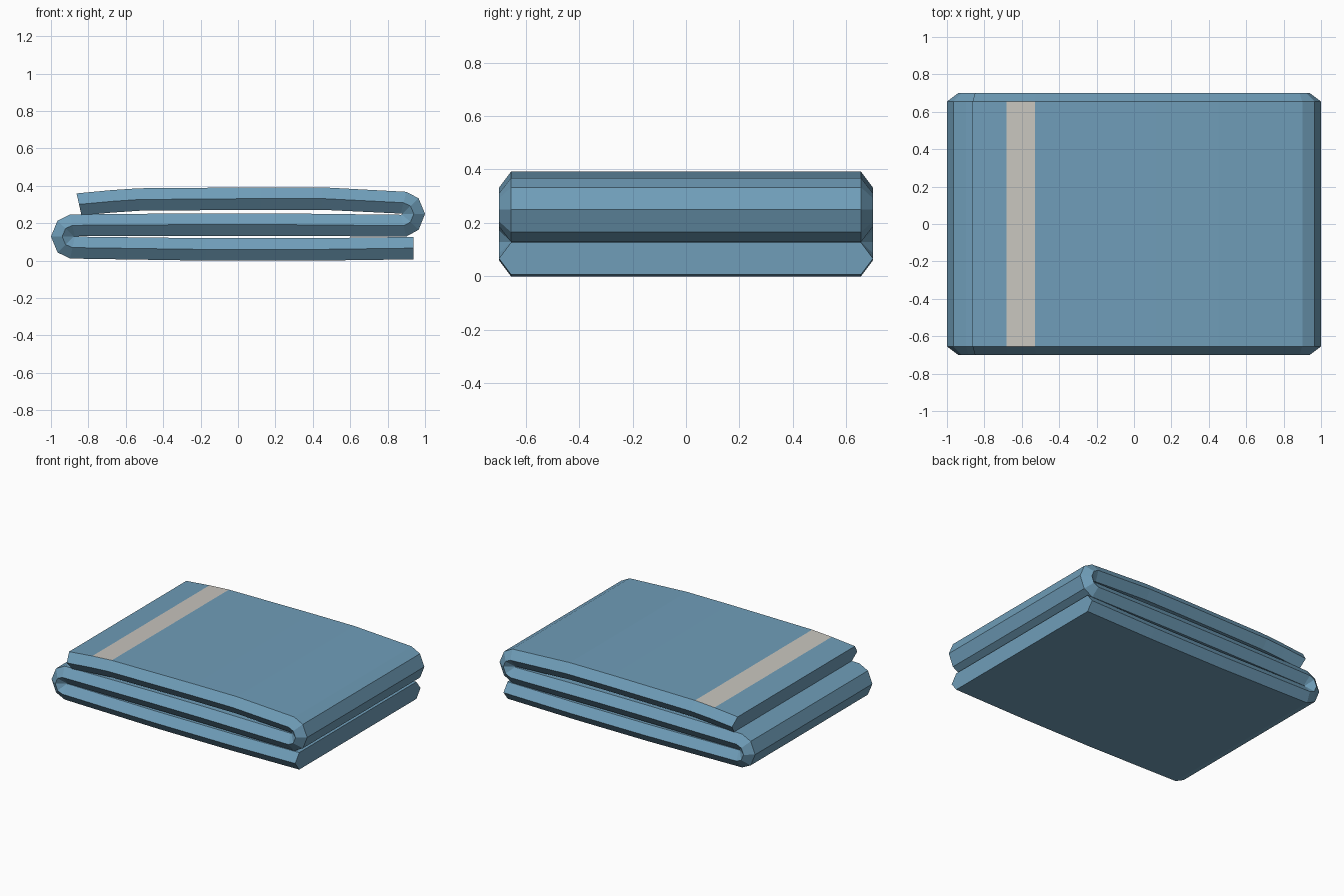
import bpy, bmesh
from mathutils import Vector

if "Cube" in bpy.data.objects:
    bpy.data.objects.remove(bpy.data.objects["Cube"])


def material(name, color):
    m = bpy.data.materials.new(name)
    m.diffuse_color = (*color, 1)
    m.use_nodes = True
    m.node_tree.nodes["Principled BSDF"].inputs["Base Color"].default_value = m.diffuse_color
    return m


# Folded centre line in x, z: bottom layer, left fold, middle, right fold, top
PATH = [(0.938, 0.067), (0.41, 0.06), (-0.17, 0.06), (-0.885, 0.07),
        (-0.922, 0.086), (-0.94, 0.129), (-0.922, 0.172), (-0.885, 0.189),
        (-0.2, 0.193), (0.2, 0.193), (0.885, 0.187),
        (0.922, 0.206), (0.94, 0.25), (0.922, 0.292), (0.885, 0.31),
        (0.45, 0.332), (0.12, 0.332), (-0.527, 0.327), (-0.677, 0.317),
        (-0.85, 0.301)]
HALF = 0.06
# Six-sided cross-section: y, side of the centre line
SECTION = [(-0.655, 1), (0.655, 1), (0.70, 0), (0.655, -1), (-0.655, -1), (-0.70, 0)]

pts = [Vector(p) for p in PATH]
bm = bmesh.new()
rings = []
for i, p in enumerate(pts):
    a = (p - pts[max(i - 1, 0)]).normalized()
    b = (pts[min(i + 1, len(pts) - 1)] - p).normalized()
    t = (a + b).normalized()
    if i == 0:
        t = Vector((-1, 0))          # square-cut lower end
    elif i == len(pts) - 1:
        t = Vector((-0.975, -0.22))  # drooping free end
    n = Vector((t.y, -t.x))
    rings.append([bm.verts.new((p.x + n.x * HALF * s, y, p.y + n.y * HALF * s))
                  for y, s in SECTION])

# Skin of the cloth, with a pale stripe on the top layer
for i in range(len(rings) - 1):
    r, q = rings[i], rings[i + 1]
    for k in range(6):
        j = (k + 1) % 6
        f = bm.faces.new((r[k], r[j], q[j], q[k]))
        if abs(PATH[i][0] + 0.527) < 0.001 and k in (0, 3):
            if f.calc_center_median().z > PATH[i][1]:
                f.material_index = 1
bm.faces.new(rings[0])
bm.faces.new(rings[-1][::-1])
bmesh.ops.recalc_face_normals(bm, faces=bm.faces)

mesh = bpy.data.meshes.new("folded_towel")
bm.to_mesh(mesh)
bm.free()
mesh.materials.append(material("blue_cloth", (0.16, 0.34, 0.485)))
mesh.materials.append(material("pale_stripe", (0.58, 0.56, 0.52)))
towel = bpy.data.objects.new("folded_towel", mesh)
bpy.context.collection.objects.link(towel)
